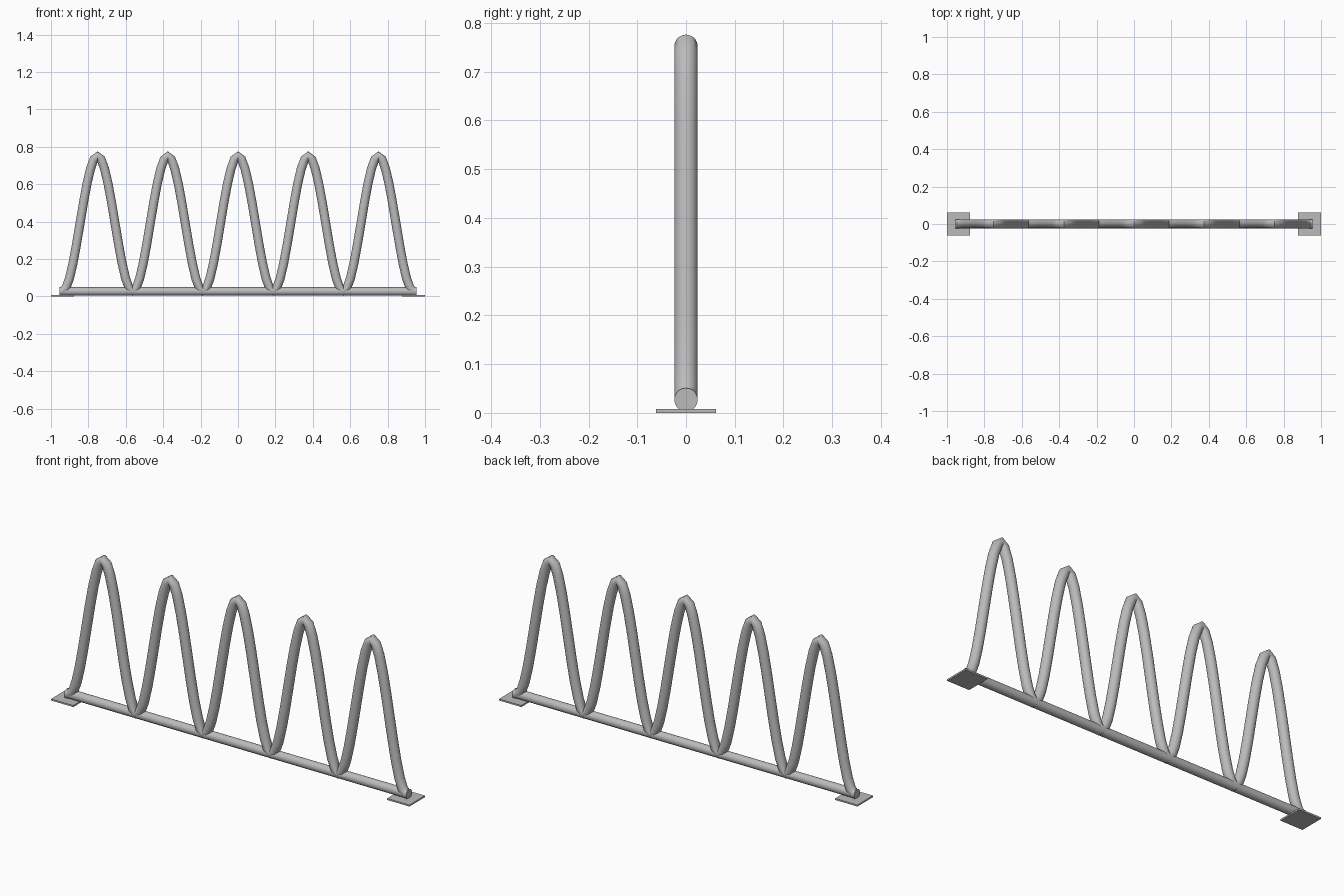
import bpy, bmesh, math
from mathutils import Vector

if "Cube" in bpy.data.objects:
    bpy.data.objects.remove(bpy.data.objects["Cube"])

steel = bpy.data.materials.new("grey steel")
steel.diffuse_color = (0.5, 0.5, 0.5, 1)
steel.use_nodes = True
steel.node_tree.nodes["Principled BSDF"].inputs["Base Color"].default_value = steel.diffuse_color


def finish(bm, name, smooth):
    bmesh.ops.recalc_face_normals(bm, faces=bm.faces)
    mesh = bpy.data.meshes.new(name)
    bm.to_mesh(mesh)
    bm.free()
    mesh.materials.append(steel)
    ob = bpy.data.objects.new(name, mesh)
    bpy.context.collection.objects.link(ob)
    if smooth:
        bpy.ops.object.select_all(action='DESELECT')
        ob.select_set(True)
        bpy.context.view_layer.objects.active = ob
        bpy.ops.object.shade_smooth_by_angle(angle=math.radians(40))
    return ob


def tube(name, path, radius, sides=20):
    """Capped round tube along a path lying in the xz plane."""
    bm = bmesh.new()
    pts = [Vector((x, 0, z)) for x, z in path]
    rings = []
    for i, p in enumerate(pts):
        before = (p - pts[i - 1]).normalized() if i else Vector()
        after = (pts[i + 1] - p).normalized() if i < len(pts) - 1 else Vector()
        t = (before + after).normalized()
        n = Vector((-t.z, 0, t.x))
        ring = []
        for k in range(sides):
            a = math.tau * k / sides
            ring.append(bm.verts.new(p + radius * (n * math.cos(a) + Vector((0, math.sin(a), 0)))))
        rings.append(ring)
    for a, b in zip(rings, rings[1:]):
        for k in range(sides):
            j = (k + 1) % sides
            bm.faces.new((a[k], a[j], b[j], b[k]))
    bm.faces.new(rings[0])
    bm.faces.new(rings[-1])
    return finish(bm, name, True)


AXIS_Z, TOP_Z, PERIOD, LOOPS, STEPS = 0.027, 0.752, 0.3755, 5, 20
END = 0.955

# Straight ground bar
tube("ground_bar", [(-END, AXIS_Z), (END, AXIS_Z)], 0.0225)

# Wave-shaped rail with five humps and short level ends
half = PERIOD * LOOPS / 2
wave = [(-END + 0.001, AXIS_Z)]
for i in range(LOOPS * STEPS + 1):
    z = AXIS_Z + (TOP_Z - AXIS_Z) * (1 - math.cos(math.tau * i / STEPS)) / 2
    wave.append((-half + PERIOD * i / STEPS, z))
wave.append((END - 0.001, AXIS_Z))
tube("wave_rail", wave, 0.024)

# Square foot plates at both ends
for side, label in ((-1, "left"), (1, "right")):
    bm = bmesh.new()
    bmesh.ops.create_cube(bm, size=1)
    for v in bm.verts:
        v.co = Vector((v.co.x * 0.124 + side * 0.938, v.co.y * 0.124, v.co.z * 0.008 + 0.004))
    finish(bm, label + "_foot_plate", False)
